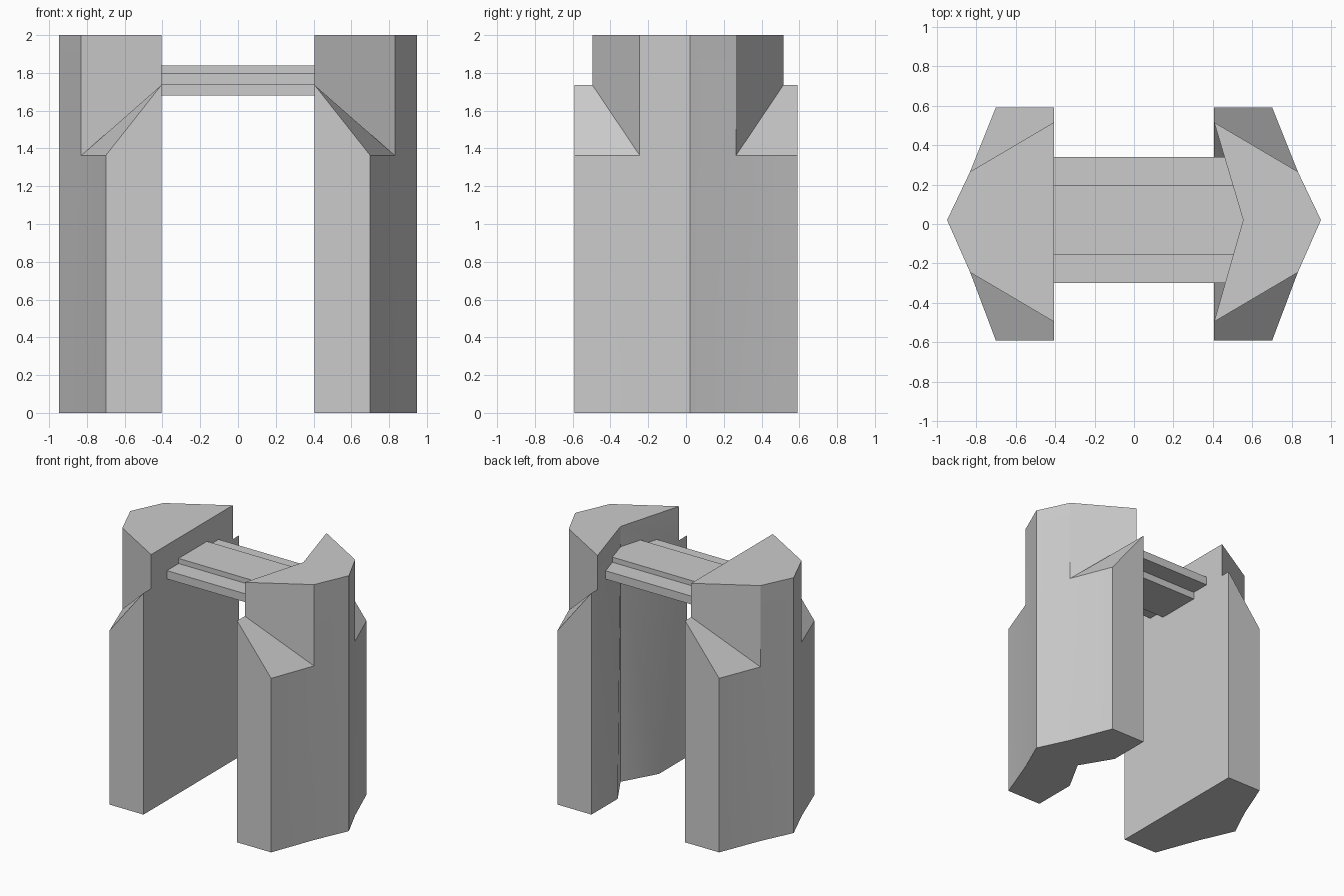
import bpy, bmesh, math

if "Cube" in bpy.data.objects:
    bpy.data.objects.remove(bpy.data.objects["Cube"])


def finish(name, bm, smooth=False):
    bmesh.ops.remove_doubles(bm, verts=bm.verts[:], dist=0.0005)
    bmesh.ops.recalc_face_normals(bm, faces=bm.faces[:])
    mesh = bpy.data.meshes.new(name)
    bm.to_mesh(mesh)
    bm.free()
    ob = bpy.data.objects.new(name, mesh)
    bpy.context.collection.objects.link(ob)
    if smooth:
        bpy.ops.object.select_all(action='DESELECT')
        bpy.context.view_layer.objects.active = ob
        ob.select_set(True)
        bpy.ops.object.shade_smooth_by_angle(angle=math.radians(30))
    return ob


MID = 0.02                       # y of the outer ridge and inner notch
Z_LOW, Z_HIGH, TOP = 1.363, 1.735, 2.0
INNER, CORNER, BEND, RIDGE = 0.406, 0.70, 0.83, 0.947


def pillar(name, side, notch_x):
    """Pointed pillar with sloped shoulders, built as a back and a front half."""
    bm = bmesh.new()
    for wall, bend, block in ((0.59, 0.265, 0.515), (-0.59, -0.245, -0.495)):
        points = {
            # foot outline
            'a0': (INNER, wall, 0), 'b0': (CORNER, wall, 0), 'c0': (BEND, bend, 0),
            'd0': (RIDGE, MID, 0), 'n0': (notch_x, MID, 0), 'f0': (INNER, bend, 0),
            # shoulder
            'a1': (INNER, wall, Z_HIGH), 'b1': (CORNER, wall, Z_LOW),
            'c1': (BEND, bend, Z_LOW), 'd1': (RIDGE, MID, Z_LOW),
            'e1': (INNER, block, Z_HIGH), 'n1': (notch_x, MID, Z_HIGH),
            # top outline
            'c2': (BEND, bend, TOP), 'd2': (RIDGE, MID, TOP),
            'e2': (INNER, block, TOP), 'n2': (notch_x, MID, TOP)}
        v = {k: bm.verts.new((side * x, y, z)) for k, (x, y, z) in points.items()}
        for face in ('a0 b0 b1 a1', 'b0 c0 c1 b1', 'c0 d0 d1 c1',   # outer walls
                     'a1 b1 c1 e1',                                 # shoulder
                     'c1 c2 e2 e1', 'c1 d1 d2 c2',                  # upper block
                     'e2 c2 d2 n2',                                 # top
                     'a0 a1 e1 f0', 'f0 e1 n1 n0', 'e1 e2 n2 n1',   # inner side
                     'a0 f0 n0 d0 c0 b0'):                          # underside
            bm.faces.new([v[k] for k in face.split()])
    return finish(name, bm, smooth=True)


pillar('left_pillar', -1, INNER)
pillar('right_pillar', 1, 0.553)

# Crossbeam: stepped, plus-shaped profile running into the right pillar's notch
y0, y1, y2, y3 = -0.30, -0.155, 0.195, 0.34
z0, z1, z2, z3 = 1.68, 1.735, 1.80, 1.84
profile = [(y0, z1), (y1, z1), (y1, z0), (y2, z0), (y2, z1), (y3, z1),
           (y3, z2), (y2, z2), (y2, z3), (y1, z3), (y1, z2), (y0, z2)]
bm = bmesh.new()
end = bm.faces.new([bm.verts.new((-INNER, y, z)) for y, z in profile])
swept = bmesh.ops.extrude_face_region(bm, geom=[end], use_keep_orig=True)['geom']
bmesh.ops.translate(bm, vec=(INNER + 0.56, 0, 0),
                    verts=[g for g in swept if isinstance(g, bmesh.types.BMVert)])
finish('crossbeam', bm)
